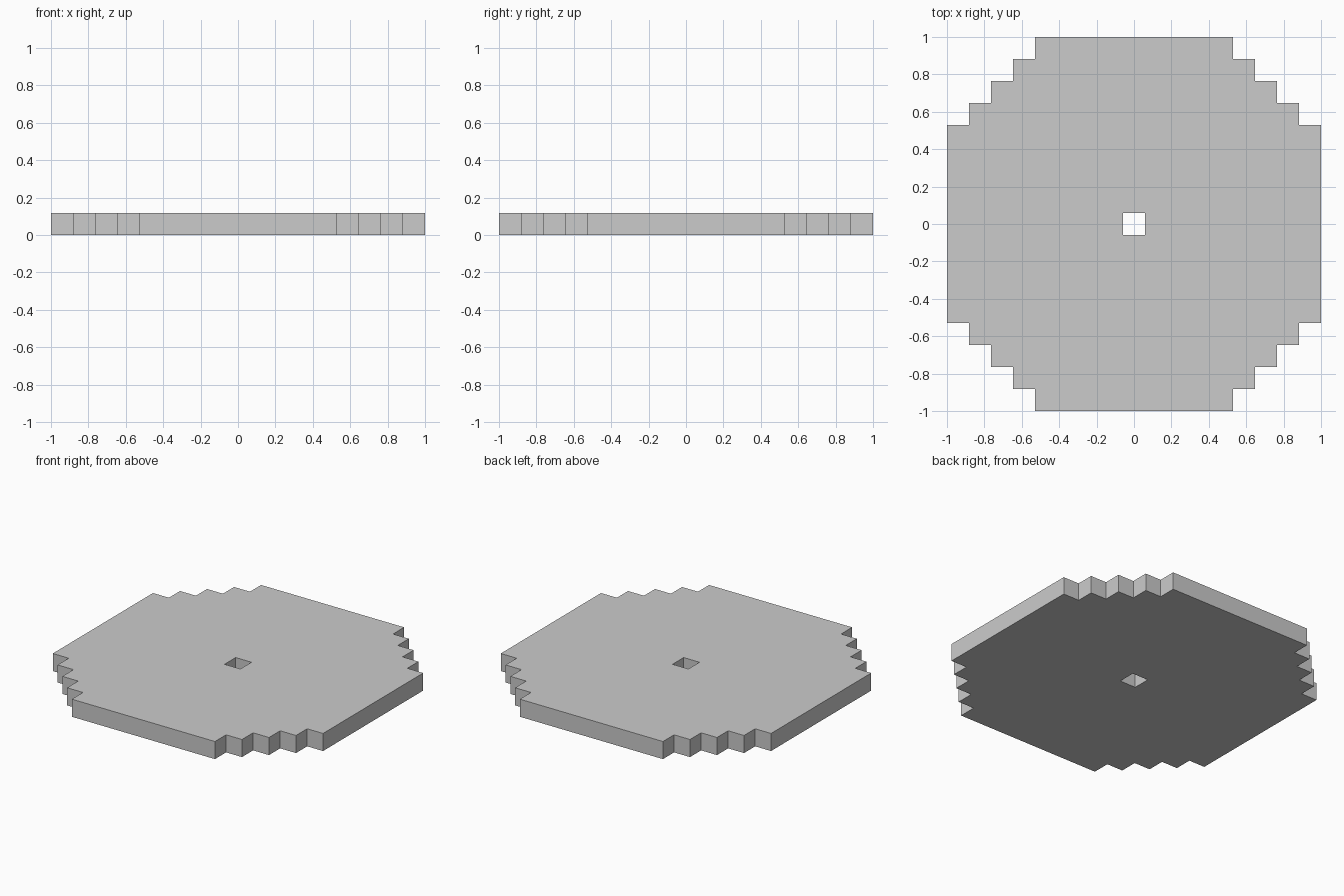
import bpy, bmesh

if "Cube" in bpy.data.objects:
    bpy.data.objects.remove(bpy.data.objects["Cube"])

U = 2 / 17            # one stair step: the disc is 17 steps wide

# Stepped corner of the outline in the +x +y quadrant, in steps
corner = [(8.5, 4.5)]
for i in range(4):
    x, y = corner[-1]
    corner += [(x - 1, y), (x - 1, y + 1)]

# Rotate the corner into all four quadrants
outline = []
pts = corner
for q in range(4):
    outline += pts
    pts = [(-y, x) for x, y in pts]

# Square hole, one step wide
hole = [(0.5, 0.5), (-0.5, 0.5), (-0.5, -0.5), (0.5, -0.5)]

# Fill the flat sheet between outline and hole
bm = bmesh.new()
edges = []
for loop in (outline, hole):
    verts = [bm.verts.new((x * U, y * U, 0)) for x, y in loop]
    edges += [bm.edges.new((verts[i - 1], verts[i])) for i in range(len(verts))]
bmesh.ops.triangle_fill(bm, edges=edges, use_beauty=True, normal=(0, 0, 1))
bm.normal_update()
bmesh.ops.reverse_faces(bm, faces=[f for f in bm.faces if f.normal.z < 0])

mesh = bpy.data.meshes.new("stepped_disc")
bm.to_mesh(mesh)
bm.free()
disc = bpy.data.objects.new("stepped_disc", mesh)
bpy.context.collection.objects.link(disc)

# Thickness of one step, upwards or downwards fixed by offset
thick = disc.modifiers.new("thickness", 'SOLIDIFY')
thick.thickness = U
thick.offset = -1
disc.location.z = U
